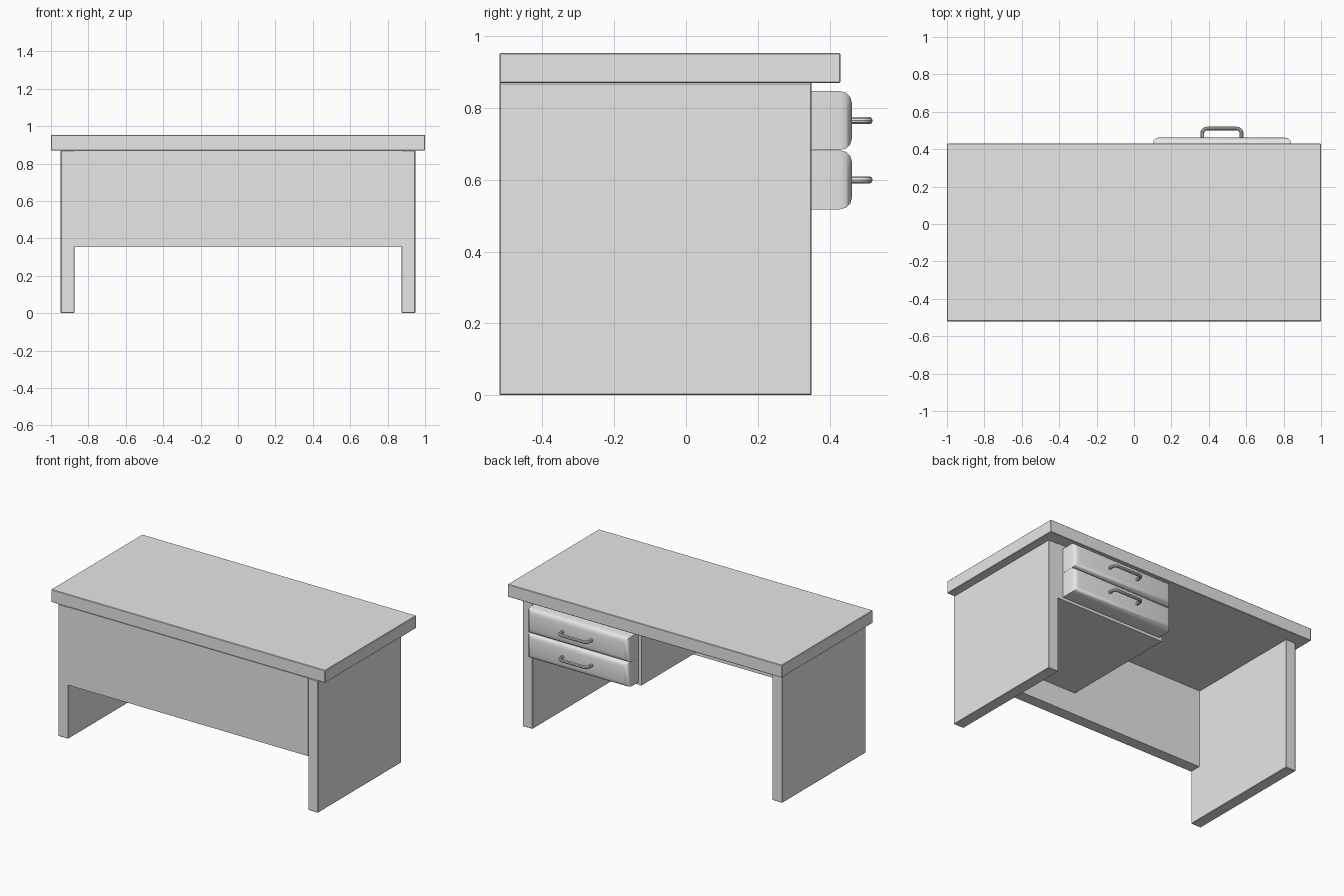
import bpy, bmesh, math
from mathutils import Vector

cube = bpy.data.objects.get("Cube")
if cube:
    bpy.data.objects.remove(cube, do_unlink=True)

grey = bpy.data.materials.new("plain grey")
grey.use_nodes = True
COLOUR = (0.8, 0.8, 0.8, 1)
grey.diffuse_color = COLOUR
grey.node_tree.nodes["Principled BSDF"].inputs["Base Color"].default_value = COLOUR


def finish(obj):
    """Assign the material and smooth the rounded edges only."""
    obj.data.materials.append(grey)
    bpy.ops.object.select_all(action='DESELECT')
    obj.select_set(True)
    bpy.context.view_layer.objects.active = obj
    if obj.type == 'CURVE':
        bpy.ops.object.convert(target='MESH')
    bpy.ops.object.shade_smooth_by_angle(angle=math.radians(35))
    return obj


def box(name, xs, ys, zs, soften=0.003, round_back=0.0):
    """Box from ranges; round_back rounds the edges around its +y face."""
    lo, hi = Vector((xs[0], ys[0], zs[0])), Vector((xs[1], ys[1], zs[1]))
    bm = bmesh.new()
    bmesh.ops.create_cube(bm, size=1)
    for v in bm.verts:
        v.co = [(a + b) / 2 + c * (b - a) for a, b, c in zip(lo, hi, v.co)]
    if round_back:
        edges = [e for e in bm.edges if all(v.co.y > hi.y - 0.001 for v in e.verts)]
        bmesh.ops.bevel(bm, geom=edges, offset=round_back, segments=3,
                        profile=0.5, affect='EDGES')
    elif soften:
        bmesh.ops.bevel(bm, geom=bm.edges[:], offset=soften, segments=1,
                        profile=0.5, affect='EDGES')
    mesh = bpy.data.meshes.new(name)
    bm.to_mesh(mesh)
    bm.free()
    obj = bpy.data.objects.new(name, mesh)
    bpy.context.collection.objects.link(obj)
    return finish(obj)


def handle(name, x, y, z, half=0.105, reach=0.05, radius=0.01, bend=0.025):
    """Round bar bent into a bracket with curved corners."""
    right = [(half, -0.01)]
    for i in range(6):
        a = math.radians(90) * i / 5
        right.append((half - bend + bend * math.cos(a), reach - bend + bend * math.sin(a)))
    path = right + [(-px, py) for px, py in reversed(right)]
    curve = bpy.data.curves.new(name, 'CURVE')
    curve.dimensions = '3D'
    curve.bevel_depth = radius
    curve.bevel_resolution = 3
    spline = curve.splines.new('POLY')
    spline.points.add(len(path) - 1)
    for p, (px, py) in zip(spline.points, path):
        p.co = (x + px, y + py, z, 1)
    obj = bpy.data.objects.new(name, curve)
    bpy.context.collection.objects.link(obj)
    return finish(obj)


# Table top, side panels and front panel
TOP_BOTTOM, FRONT, BACK = 0.87, -0.52, 0.35
box("table_top", (-1, 1), (FRONT, 0.43), (TOP_BOTTOM, 0.953))
box("left_side_panel", (0.875, 0.948), (FRONT, BACK), (0, TOP_BOTTOM))
box("right_side_panel", (-0.948, -0.875), (FRONT, BACK), (0, TOP_BOTTOM))
box("front_panel", (-0.876, 0.876), (FRONT, -0.445), (0.355, TOP_BOTTOM), soften=0)

# Drawer cabinet
box("drawer_cabinet", (0.08, 0.876), (-0.446, BACK), (0.5, TOP_BOTTOM), soften=0)

# Drawers with handles
for label, low, high, grip in (("upper", 0.683, 0.847, 0.765), ("lower", 0.518, 0.682, 0.6)):
    box(label + "_drawer", (0.1, 0.84), (BACK - 0.01, 0.462), (low, high), round_back=0.032)
    handle(label + "_handle", 0.47, 0.46, grip)
